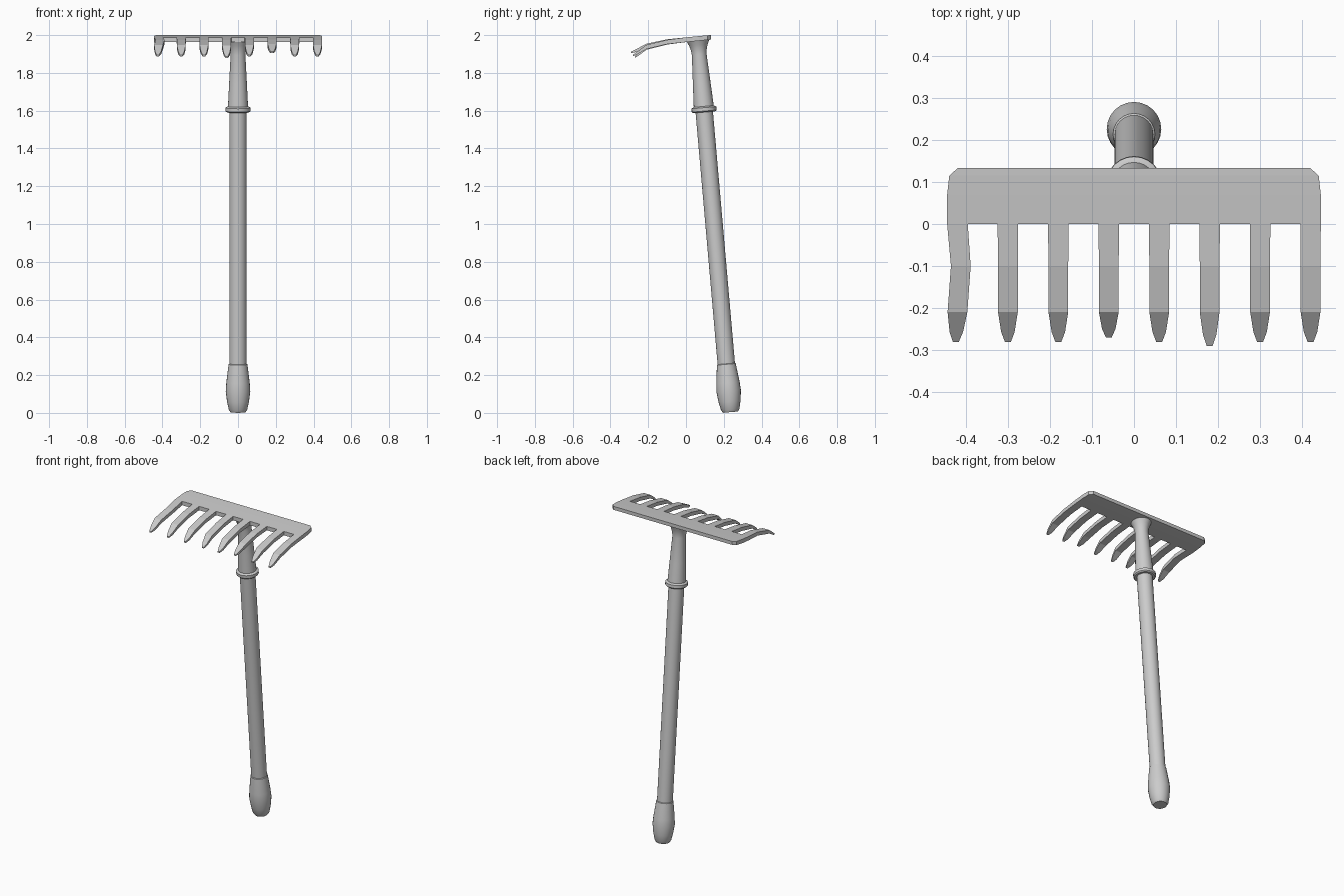
import bpy, bmesh, math

if "Cube" in bpy.data.objects:
    bpy.data.objects.remove(bpy.data.objects["Cube"])

TILT = math.radians(5)


def finish(name, bm, smooth=None):
    bmesh.ops.recalc_face_normals(bm, faces=bm.faces)
    mesh = bpy.data.meshes.new(name)
    bm.to_mesh(mesh)
    bm.free()
    ob = bpy.data.objects.new(name, mesh)
    bpy.context.collection.objects.link(ob)
    if smooth:
        bpy.ops.object.select_all(action='DESELECT')
        ob.select_set(True)
        bpy.context.view_layer.objects.active = ob
        bpy.ops.object.shade_smooth_by_angle(angle=math.radians(smooth))
    return ob


def bridge_rings(bm, rings):
    n = len(rings[0])
    for a, b in zip(rings, rings[1:]):
        for i in range(n):
            j = (i + 1) % n
            bm.faces.new((a[i], a[j], b[j], b[i]))
    bm.faces.new(rings[0])
    bm.faces.new(rings[-1])


def lathe(name, profile, sides=24):
    """Turn (radius, distance along shaft) pairs around the tilted shaft axis."""
    bm = bmesh.new()
    rings = []
    for r, s in profile:
        rings.append([bm.verts.new((r * math.cos(2 * math.pi * i / sides),
                                    r * math.sin(2 * math.pi * i / sides), s))
                      for i in range(sides)])
    bridge_rings(bm, rings)
    ob = finish(name, bm, 35)
    ob.rotation_euler.x = TILT
    ob.location = (0, 0.236, 0)
    return ob


def loft(name, sections):
    """Box loft through (centre x, half width, y, top z, thickness) sections."""
    bm = bmesh.new()
    rings = []
    for x, w, y, z, t in sections:
        rings.append([bm.verts.new(p) for p in
                      ((x - w, y, z), (x + w, y, z), (x + w, y, z - t), (x - w, y, z - t))])
    bridge_rings(bm, rings)
    return finish(name, bm)


# Shaft, end grip and socket
lathe("shaft", [(0.046, 0.2), (0.046, 1.64)])
lathe("end_grip", [(0.040, 0.004), (0.049, 0.018), (0.058, 0.06), (0.065, 0.115),
                   (0.062, 0.16), (0.050, 0.258), (0.045, 0.262)])
lathe("socket", [(0.054, 1.61), (0.047, 1.75), (0.039, 1.905), (0.042, 1.93),
                 (0.049, 1.955), (0.060, 1.978)])
lathe("socket_ring", [(0.060, 1.598), (0.066, 1.604), (0.066, 1.622), (0.055, 1.629)])

# Head plate with clipped rear corners
loft("head_plate", [(0, 0.445, 0.0, 1.988, 0.025), (0, 0.445, 0.07, 1.995, 0.025),
                    (0, 0.440, 0.115, 1.999, 0.024), (0, 0.420, 0.133, 2.0, 0.022)])

# Tines: slight individual bends in a few of them
reach = {3: (-0.270, 1.888), 5: (-0.290, 1.912)}
for k in range(8):
    x = -0.4205 + k * 0.841 / 7
    tip_y, tip_z = reach.get(k, (-0.281, 1.896))
    drop = {3: -0.004, 5: 0.006}.get(k, 0)
    bow = 0.008 if k == 0 else 0
    loft(f"tine_{k + 1}", [
        (x, 0.0245, 0.0, 1.988, 0.025),
        (x + bow, 0.0235, -0.10, 1.975 + drop / 2, 0.023),
        (x, 0.0235, -0.21, 1.948 + drop, 0.022),
        (x - bow / 3, 0.016, (-0.21 + 2 * tip_y) / 3, (1.948 + drop + 2 * tip_z) / 3, 0.015),
        (x - bow / 2, 0.007, tip_y, tip_z, 0.008)])
